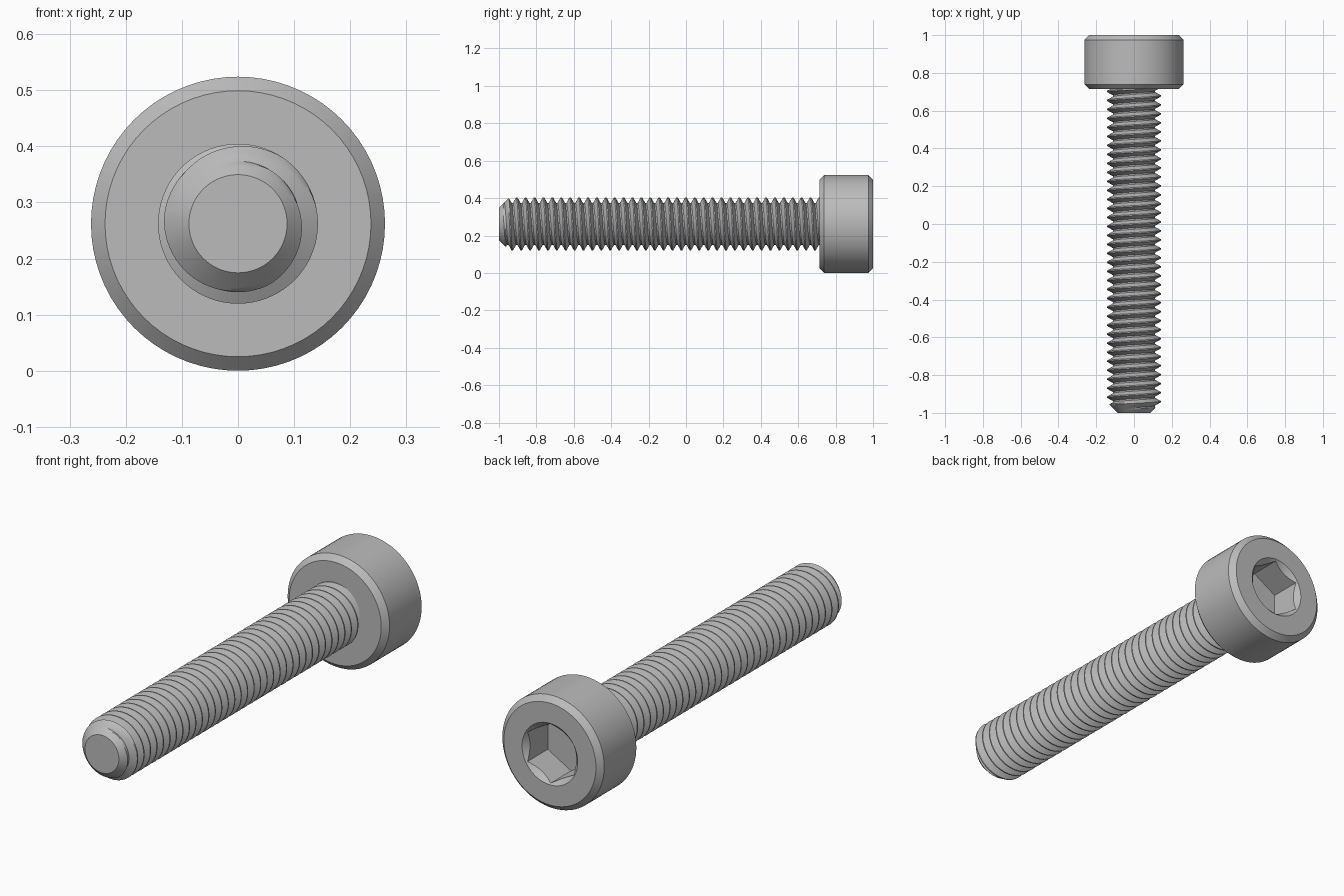
import bpy, bmesh
from math import sin, cos, tau

if "Cube" in bpy.data.objects:
    bpy.data.objects.remove(bpy.data.objects["Cube"])

AXIS_Z = 0.262          # height of the screw axis
HEAD_R, SHANK_R = 0.262, 0.1425
HEAD_Y = 0.714          # underside of the head
PITCH, DEPTH = 0.0476, 0.031
TIP_R = 0.0875
SEGS = 72

steel = bpy.data.materials.new("grey steel")
steel.use_nodes = True
steel.diffuse_color = (0.5, 0.5, 0.5, 1)
steel.node_tree.nodes["Principled BSDF"].inputs["Base Color"].default_value = (0.5, 0.5, 0.5, 1)


def skin_rings(name, rings):
    """Closed solid through rings of (radius, y), placed round the screw axis."""
    bm = bmesh.new()
    rows = []
    for ring in rings:
        n = len(ring)
        rows.append([bm.verts.new((r * sin(tau * i / n), y, AXIS_Z + r * cos(tau * i / n)))
                     for i, (r, y) in enumerate(ring)])
    for a, b in zip(rows, rows[1:]):
        for i in range(len(a)):
            k = (i + 1) % len(a)
            bm.faces.new((a[i], a[k], b[k], b[i]))
    bm.faces.new(rows[0])
    bm.faces.new(rows[-1])
    bmesh.ops.remove_doubles(bm, verts=bm.verts, dist=1e-5)
    bmesh.ops.recalc_face_normals(bm, faces=bm.faces)
    mesh = bpy.data.meshes.new(name)
    bm.to_mesh(mesh)
    bm.free()
    mesh.materials.append(steel)
    obj = bpy.data.objects.new(name, mesh)
    bpy.context.collection.objects.link(obj)
    return obj


def lathe(name, profile, segs=SEGS):
    return skin_rings(name, [[p] * segs for p in profile])


def activate(obj):
    bpy.ops.object.select_all(action='DESELECT')
    obj.select_set(True)
    bpy.context.view_layer.objects.active = obj


def cut(target, cutter):
    mod = target.modifiers.new("cut", 'BOOLEAN')
    mod.operation = 'DIFFERENCE'
    mod.solver = 'EXACT'
    mod.object = cutter
    activate(target)
    bpy.ops.object.modifier_apply(modifier=mod.name)
    bpy.data.objects.remove(cutter)


# Chamfered cylindrical head
c = 0.025
head = lathe("head", [(HEAD_R - c, HEAD_Y), (HEAD_R, HEAD_Y + c),
                      (HEAD_R, 1 - c), (HEAD_R - c, 1)])

# Hexagonal socket with a countersunk rim
cut(head, lathe("socket_cutter", [(0.1375, 0.845), (0.1375, 1.1)], 6))
cut(head, lathe("countersink_cutter", [(0.10, 0.957), (0.163, 1.02)]))


# Threaded shank: right-hand helix with a chamfered tip
def thread_point(y, turn):
    y = min(max(y, -1), HEAD_Y + 0.02)
    phase = (y + 1) / PITCH - turn
    d = abs(phase - round(phase))
    groove = min(max((d - 0.0625) / 0.36, 0), 1)
    return min(SHANK_R - DEPTH * groove, TIP_R + y + 1), y


steps = (-0.0625, 0.0625, 0.18, 0.3, 0.4225, 0.5775, 0.7, 0.82)
turns = int((HEAD_Y + 1) / PITCH) + 3
rings = [[thread_point(-1 + PITCH * (k + s + i / SEGS), i / SEGS) for i in range(SEGS)]
         for k in range(-2, turns) for s in steps]


# Join the helical seam by shifting each ring one turn along
def skin_helix(name):
    bm = bmesh.new()
    per_turn = len(steps)
    rows = [[bm.verts.new((r * sin(tau * i / SEGS), y, AXIS_Z + r * cos(tau * i / SEGS)))
             for i, (r, y) in enumerate(ring)] for ring in rings]
    for j in range(len(rows) - per_turn - 1):
        for i in range(SEGS):
            a, b = rows[j], rows[j + 1]
            if i < SEGS - 1:
                quad = (a[i], a[i + 1], b[i + 1], b[i])
            else:
                quad = (a[i], rows[j + per_turn][0], rows[j + per_turn + 1][0], b[i])
            if max(v.co.y for v in quad) - min(v.co.y for v in quad) > 1e-6:
                bm.faces.new(quad)
    bmesh.ops.remove_doubles(bm, verts=bm.verts, dist=1e-5)
    bmesh.ops.delete(bm, geom=[v for v in bm.verts if not v.link_faces], context='VERTS')
    # Flat ends
    bmesh.ops.holes_fill(bm, edges=[e for e in bm.edges if e.is_boundary], sides=0)
    bmesh.ops.recalc_face_normals(bm, faces=bm.faces)
    mesh = bpy.data.meshes.new(name)
    bm.to_mesh(mesh)
    bm.free()
    mesh.materials.append(steel)
    obj = bpy.data.objects.new(name, mesh)
    bpy.context.collection.objects.link(obj)
    return obj


shank = skin_helix("threaded_shank")

for obj in (head, shank):
    activate(obj)
    bpy.ops.object.shade_smooth_by_angle(angle=0.5)
